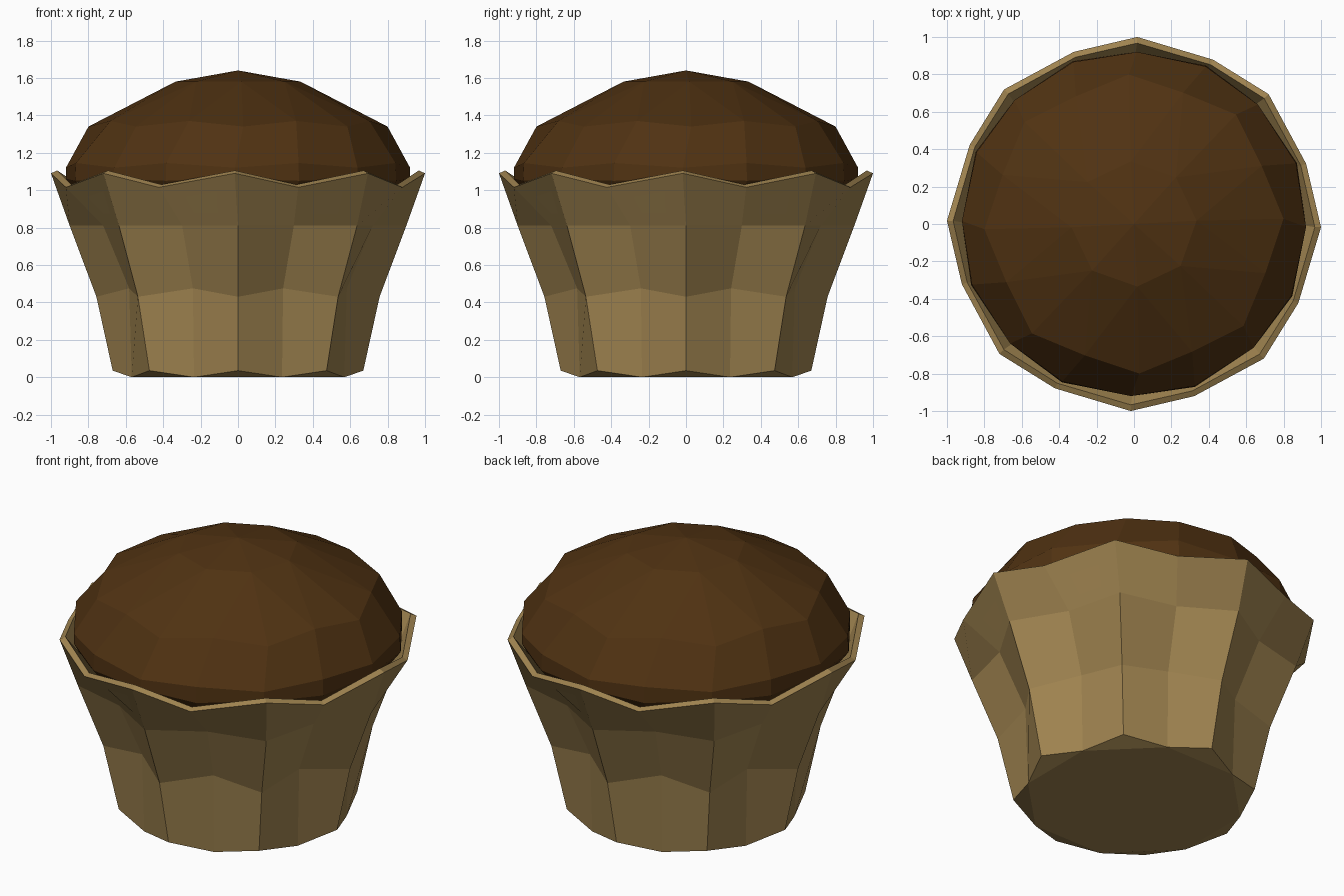
import bpy, bmesh, math

if "Cube" in bpy.data.objects:
    bpy.data.objects.remove(bpy.data.objects["Cube"])

N = 16  # columns: even = outward pleat, odd = inward fold


def material(name, color):
    m = bpy.data.materials.new(name)
    m.diffuse_color = (*color, 1)
    m.use_nodes = True
    m.node_tree.nodes["Principled BSDF"].inputs["Base Color"].default_value = m.diffuse_color
    return m


def ring(bm, even, odd):
    """Ring of verts; even/odd columns each given as (radius, z, twist in degrees)."""
    verts = []
    for i in range(N):
        r, z, twist = even if i % 2 == 0 else odd
        a = math.tau * i / N + math.radians(twist)
        verts.append(bm.verts.new((r * math.cos(a), r * math.sin(a), z)))
    return verts


def bridge(bm, lower, upper):
    for i in range(N):
        j = (i + 1) % N
        bm.faces.new((lower[i], lower[j], upper[j], upper[i]))


def finish(bm, name, mat):
    bmesh.ops.recalc_face_normals(bm, faces=bm.faces)
    me = bpy.data.meshes.new(name)
    bm.to_mesh(me)
    bm.free()
    me.materials.append(mat)
    ob = bpy.data.objects.new(name, me)
    bpy.context.collection.objects.link(ob)
    return ob


paper = material("tan paper", (0.35, 0.23, 0.08))
chocolate = material("chocolate brown", (0.08, 0.032, 0.006))

# Pleated paper wrapper: outer wall, zigzag rim, inner wall
bm = bmesh.new()
profile = [
    ((0.67, 0.035, 0), (0.615, 0.0, 0)),
    ((0.757, 0.43, 0), (0.63, 0.475, 0)),
    ((0.90, 0.81, 0), (0.78, 0.81, 0)),
    ((1.0, 1.09, -1), (0.975, 1.015, -3.2)),
    ((0.967, 1.105, -1), (0.945, 1.03, -3.2)),
    ((0.865, 0.82, 0), (0.75, 0.82, 0)),
]
rings = [ring(bm, e, o) for e, o in profile]
for lo, up in zip(rings, rings[1:]):
    bridge(bm, lo, up)
# Base: octagon plus small upturned triangles under each pleat
base = rings[0]
bm.faces.new([base[i] for i in range(1, N, 2)])
for i in range(0, N, 2):
    bm.faces.new((base[i - 1], base[i], base[i + 1]))
finish(bm, "muffin_wrapper", paper)

# Domed cake
bm = bmesh.new()
profile = [
    ((0.87, 0.97, -1), (0.87, 0.97, -2)),
    ((0.92, 1.06, -1), (0.93, 1.05, -2)),
    ((0.92, 1.12, -1), (0.925, 1.145, -2)),
    ((0.80, 1.34, 2), (0.75, 1.37, 2)),
]
rings = [ring(bm, e, o) for e, o in profile]
bm.faces.new(rings[0])
for lo, up in zip(rings, rings[1:]):
    bridge(bm, lo, up)
# Crown: eight-sided cap closing to the top point
cap = []
for k in range(8):
    a = math.tau * k / 8 + math.radians(3)
    cap.append(bm.verts.new((0.335 * math.cos(a), 0.335 * math.sin(a), 1.58)))
apex = bm.verts.new((0, 0, 1.64))
top = rings[-1]
for k in range(8):
    a, m, b = top[2 * k], top[2 * k + 1], top[(2 * k + 2) % N]
    c, d = cap[k], cap[(k + 1) % 8]
    bm.faces.new((a, m, c))
    bm.faces.new((m, d, c))
    bm.faces.new((m, b, d))
    bm.faces.new((c, d, apex))
finish(bm, "muffin_cake", chocolate)
